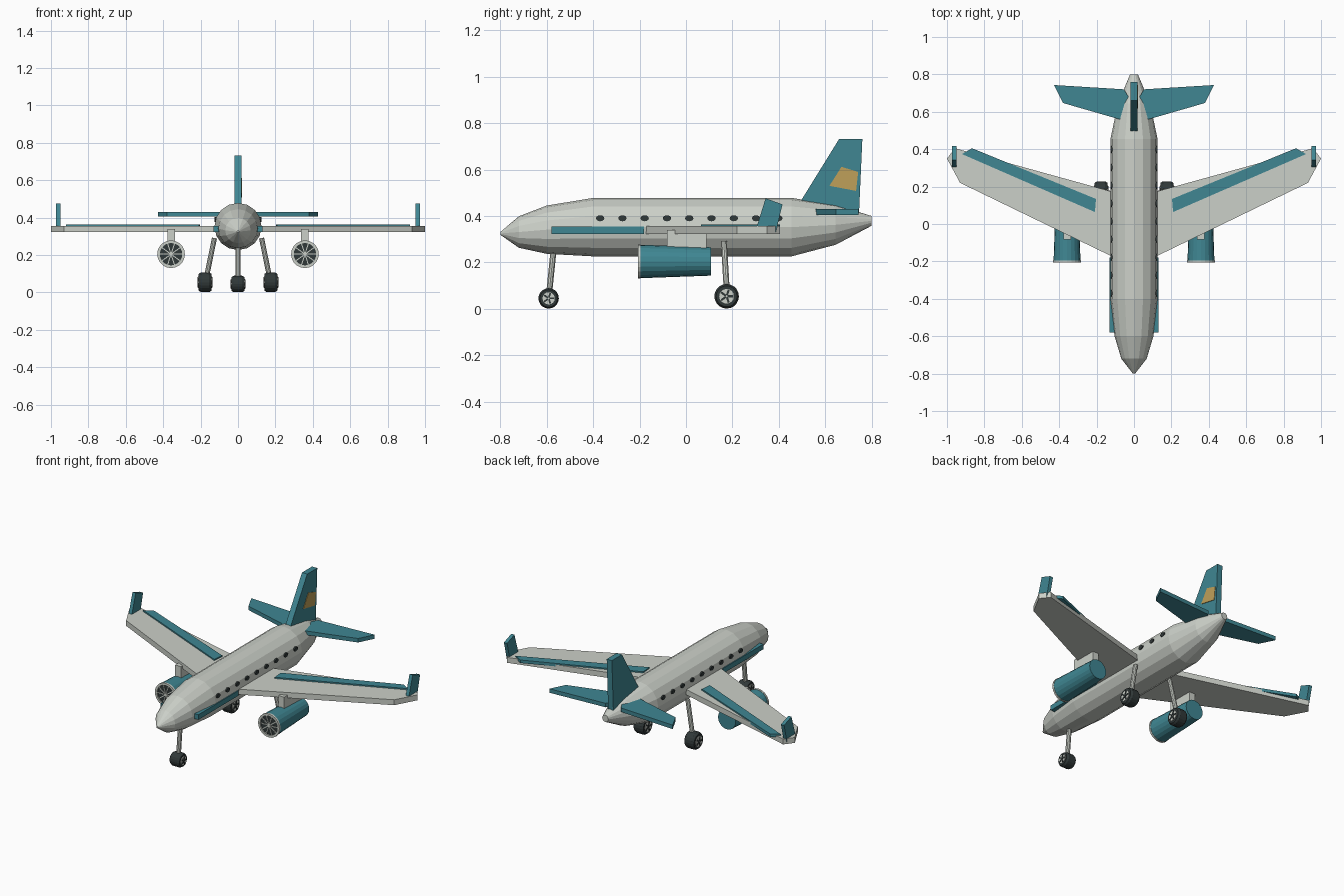
import bpy, bmesh, math
from mathutils import Vector, Matrix

if "Cube" in bpy.data.objects:
    bpy.data.objects.remove(bpy.data.objects["Cube"])


def material(name, rgb):
    m = bpy.data.materials.new(name)
    m.diffuse_color = (*rgb, 1)
    m.use_nodes = True
    m.node_tree.nodes["Principled BSDF"].inputs["Base Color"].default_value = m.diffuse_color
    return m


TEAL = material("teal", (0.05, 0.24, 0.29))
GOLD = material("gold", (0.52, 0.35, 0.10))
DARK = material("dark", (0.03, 0.04, 0.04))
PALE = material("pale", (0.60, 0.63, 0.58))


def finish(bm, name, mat):
    bmesh.ops.remove_doubles(bm, verts=bm.verts, dist=1e-5)
    bmesh.ops.recalc_face_normals(bm, faces=bm.faces)
    me = bpy.data.meshes.new(name)
    bm.to_mesh(me)
    bm.free()
    ob = bpy.data.objects.new(name, me)
    bpy.context.collection.objects.link(ob)
    if mat:
        me.materials.append(mat)
    return ob


def prism(name, pts, lo, hi, axis, mat=None):
    """Extrude an outline: (x, y) along z, or (y, z) along x."""
    bm = bmesh.new()
    place = (lambda p, h: (p[0], p[1], h)) if axis == "z" else (lambda p, h: (h, p[0], p[1]))
    a = [bm.verts.new(place(p, lo)) for p in pts]
    b = [bm.verts.new(place(p, hi)) for p in pts]
    bm.faces.new(a)
    bm.faces.new(b)
    for i in range(len(pts)):
        j = (i + 1) % len(pts)
        bm.faces.new((a[i], a[j], b[j], b[i]))
    return finish(bm, name, mat)


def lathe(name, profile, origin, axis, sides, mat=None, closed=False):
    """Spin a (radius, distance) profile around an axis; open ends are capped."""
    bm = bmesh.new()
    q = Vector(axis).normalized().to_track_quat("Z", "Y")
    rings = []
    for r, t in profile:
        rings.append([bm.verts.new(Vector(origin) + q @ Vector(
            (r * math.cos(2 * math.pi * k / sides), r * math.sin(2 * math.pi * k / sides), t)))
            for k in range(sides)])
    pairs = list(zip(rings, rings[1:])) + ([(rings[-1], rings[0])] if closed else [])
    for a, b in pairs:
        for k in range(sides):
            j = (k + 1) % sides
            bm.faces.new((a[k], a[j], b[j], b[k]))
    if not closed:
        bm.faces.new(rings[0])
        bm.faces.new(rings[-1])
    return finish(bm, name, mat)


def rod(name, p, q, r, mat=None):
    d = Vector(q) - Vector(p)
    return lathe(name, [(r, 0), (r, d.length)], p, d, 10, mat)


def spokes(name, n, inner, outer, width, depth, centre, axis, mat):
    """Radial bars lying in the plane across the axis."""
    bm = bmesh.new()
    q = Vector(axis).to_track_quat("Z", "Y").to_matrix().to_4x4()
    for i in range(n):
        m = (Matrix.Translation(centre) @ q @ Matrix.Rotation(2 * math.pi * i / n, 4, "Z")
             @ Matrix.Translation(((inner + outer) / 2, 0, 0))
             @ Matrix.Diagonal((outer - inner, width, depth, 1)))
        bmesh.ops.create_cube(bm, size=1, matrix=m)
    return finish(bm, name, mat)


def wheel(name, x, y, z, r):
    # Chamfered tyre, hub disc and five dark spokes on each face
    lathe(name + "_tyre", [(r * .6, -.034), (r * .85, -.034), (r, -.022), (r, .022),
                           (r * .85, .034), (r * .6, .034)], (x, y, z), (1, 0, 0), 20, DARK)
    lathe(name + "_hub", [(r * .6, -.037), (r * .6, .037)], (x, y, z), (1, 0, 0), 16, PALE)
    for s in (-1, 1):
        spokes(name + "_spokes", 5, .004, r * .55, r * .17, .004,
               (x + s * .038, y, z), (s, 0, 0), DARK)


# Fuselage: (y, radius, centre height)
bm = bmesh.new()
stations = [(-.80, .006, .325), (-.72, .068, .331), (-.60, .104, .341), (-.40, .126, .352),
            (.455, .126, .352), (.645, .086, .362), (.80, .021, .379)]
rings = [[bm.verts.new((r * math.cos(math.pi * k / 8), y, z + r * math.sin(math.pi * k / 8)))
          for k in range(16)] for y, r, z in stations]
for a, b in zip(rings, rings[1:]):
    for k in range(16):
        bm.faces.new((a[k], a[k - 1], b[k - 1], b[k]))
bm.faces.new(rings[0])
bm.faces.new(rings[-1])
finish(bm, "fuselage", PALE)

# Tail fin with a gold panel on its right side
prism("tail_fin", [(.49, .457), (.66, .732), (.76, .732), (.745, .40), (.62, .41)],
      -.018, .018, "x", TEAL)
prism("fin_panel", [(.618, .53), (.67, .612), (.742, .59), (.733, .508)], .016, .021, "x", GOLD)

for side, s in (("left", -1), ("right", 1)):
    flip = lambda pts: [(s * x, y) for x, y in pts]

    # Wing, trailing flap, winglet and tailplane
    prism(side + "_wing", flip([(.06, -.20), (.125, -.17), (.93, .22), (1.0, .35),
                                (.957, .405), (.125, .175), (.06, .157)]), .322, .356, "z", PALE)
    prism(side + "_flap", flip([(.866, .405), (.92, .374), (.209, .064), (.203, .134)]),
          .345, .364, "z", TEAL)
    prism(side + "_winglet", [(.343, .476), (.416, .45), (.386, .328), (.305, .354)],
          s * .95, s * .972, "x", TEAL)
    prism(side + "_tailplane", flip([(.03, .546), (.38, .647), (.428, .743), (.053, .72),
                                     (.03, .68)]), .405, .43, "z", TEAL)

    # Side stripe and windows
    prism(side + "_stripe", [(-.58, .322), (-.18, .322), (-.18, .354), (-.58, .354)],
          s * .10, s * .131, "x", TEAL)
    for i in range(9):
        y = -.37 + i * .096
        oval = [(y + .018 * math.cos(math.pi * k / 6), .390 + .013 * math.sin(math.pi * k / 6))
                for k in range(12)]
        prism(f"{side}_window_{i + 1}", oval, s * .10, s * .125, "x", DARK)

    # Engine: tapered shell, intake lip, fan and pylon
    c = (s * .358, 0, .204)
    lathe(side + "_engine", [(.072, -.197), (.061, .107)], c, (0, 1, 0), 20, TEAL)
    lathe(side + "_engine_lip", [(.060, -.207), (.074, -.207), (.074, -.195), (.060, -.195)],
          c, (0, 1, 0), 20, PALE, closed=True)
    lathe(side + "_fan_disc", [(.062, -.200), (.062, -.194)], c, (0, 1, 0), 20, DARK)
    spokes(side + "_fan_blades", 10, .004, .060, .005, .006, (c[0], -.201, c[2]), (0, 1, 0), PALE)
    lathe(side + "_fan_hub", [(.010, -.206), (.010, -.198)], c, (0, 1, 0), 10, PALE)
    prism(side + "_pylon", [(-.082, .25), (.088, .25), (.088, .34), (-.082, .34)],
          s * .338, s * .378, "x", PALE)

    # Main landing gear
    rod(side + "_main_strut", (s * .174, .177, .055), (s * .126, .163, .29), .0135, PALE)
    wheel(side + "_main_wheel", s * .176, .175, .054, .053)

# Nose landing gear
rod("nose_strut", (0, -.592, .045), (0, -.570, .26), .0135, PALE)
wheel("nose_wheel", 0, -.592, .045, .044)
